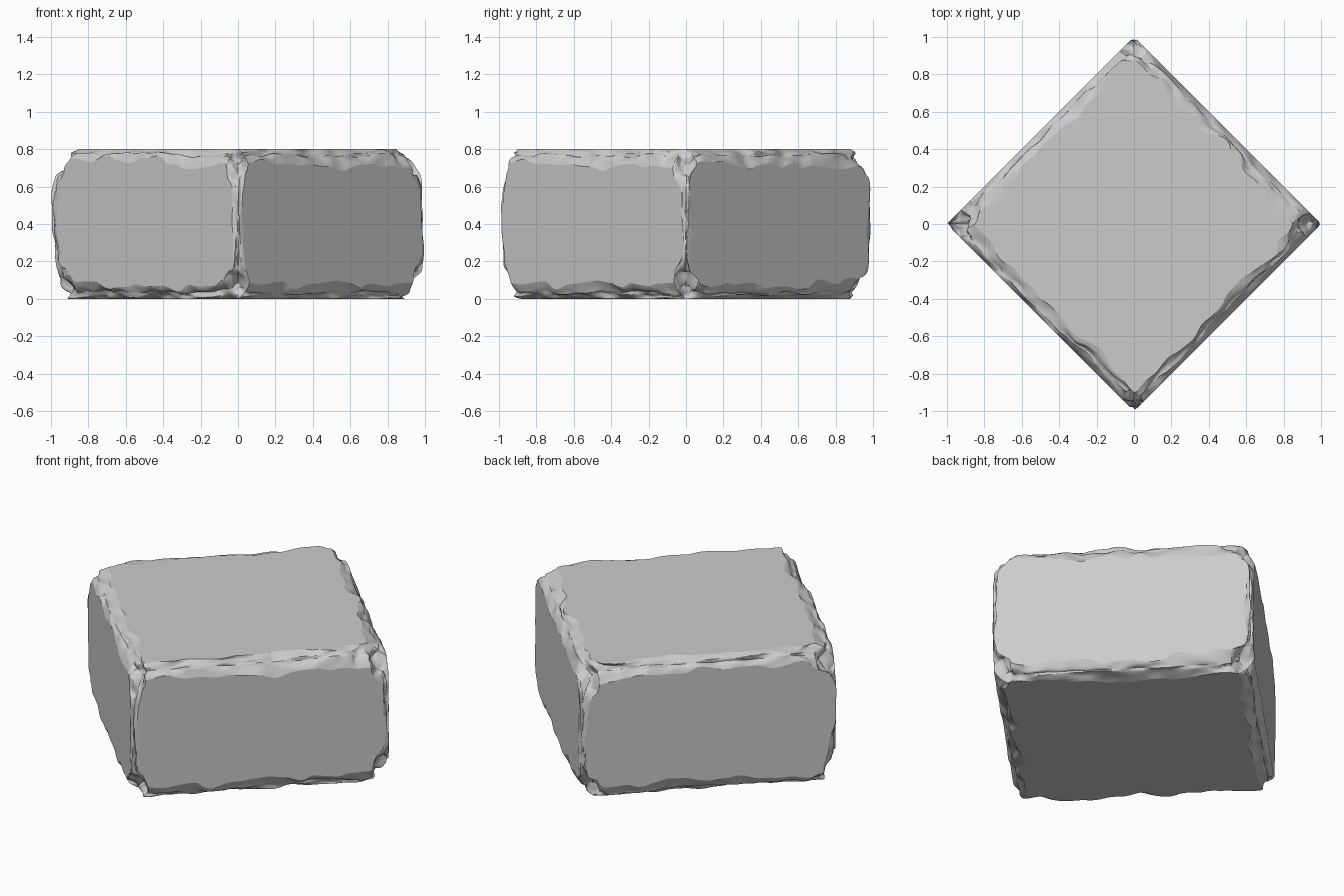
import bpy, bmesh, math
from mathutils import Vector, Matrix, noise

if "Cube" in bpy.data.objects:
    bpy.data.objects.remove(bpy.data.objects["Cube"])

HALF = Vector((math.sqrt(0.5), math.sqrt(0.5), 0.4))   # half sizes of the block
CORE = 0.8                                             # grid share left flat, the rest is worn edge


def smoothstep(a, b, x):
    t = min(max((x - a) / (b - a), 0.0), 1.0)
    return t * t * (3 - 2 * t)


def wear(p):
    """Width of the worn border near a point of the sharp block."""
    side = smoothstep(0.08, 0.26, HALF.z - abs(p.z))    # 1 along vertical edges
    gap = [HALF[i] - abs(p[i]) for i in range(3)]
    corner = math.exp(-sum(g * g for g in gap) / 0.024)
    base = 0.078 * (1 - side) + 0.03 * side + 0.072 * corner
    rough = 0.05 * noise.noise(p * 4.5) + 0.03 * noise.noise(p * 11 + Vector((7, 3, 5)))
    return max(base + rough * (1 - 0.35 * side) * (1 - 0.6 * corner), 0.008)


def erode(t):
    """Map a point of the unit cube to the worn block."""
    p = Vector([t[i] * HALF[i] for i in range(3)])
    r = wear(p)
    core, d = Vector(), Vector()
    for i in range(3):
        a, s = abs(t[i]), math.copysign(1, t[i])
        core[i] = s * min(a / CORE, 1) * (HALF[i] - r)
        d[i] = s * max(a - CORE, 0) / (1 - CORE)
    # between a straight chamfer and a round, so the faces keep a crisp outline
    n = 0.35 * sum(abs(c) for c in d) + 0.65 * d.length
    second = sorted(abs(c) for c in d)[1]
    chip = 0.22 * second * abs(noise.noise(p * 9 + Vector((2, 9, 4))))
    return core + d * (r / n) * (1 - chip)


# Worn stone block
bm = bmesh.new()
bmesh.ops.create_cube(bm, size=2)
bmesh.ops.subdivide_edges(bm, edges=bm.edges[:], cuts=79, use_grid_fill=True)
turn = Matrix.Rotation(math.radians(45), 3, 'Z')
for v in bm.verts:
    v.co = turn @ erode(v.co.copy()) + Vector((0, 0, HALF.z))
bmesh.ops.recalc_face_normals(bm, faces=bm.faces[:])

mesh = bpy.data.meshes.new("stone_block")
bm.to_mesh(mesh)
bm.free()
block = bpy.data.objects.new("stone_block", mesh)
bpy.context.collection.objects.link(block)
bpy.context.view_layer.objects.active = block
block.select_set(True)
bpy.ops.object.shade_smooth_by_angle(angle=math.radians(14))
